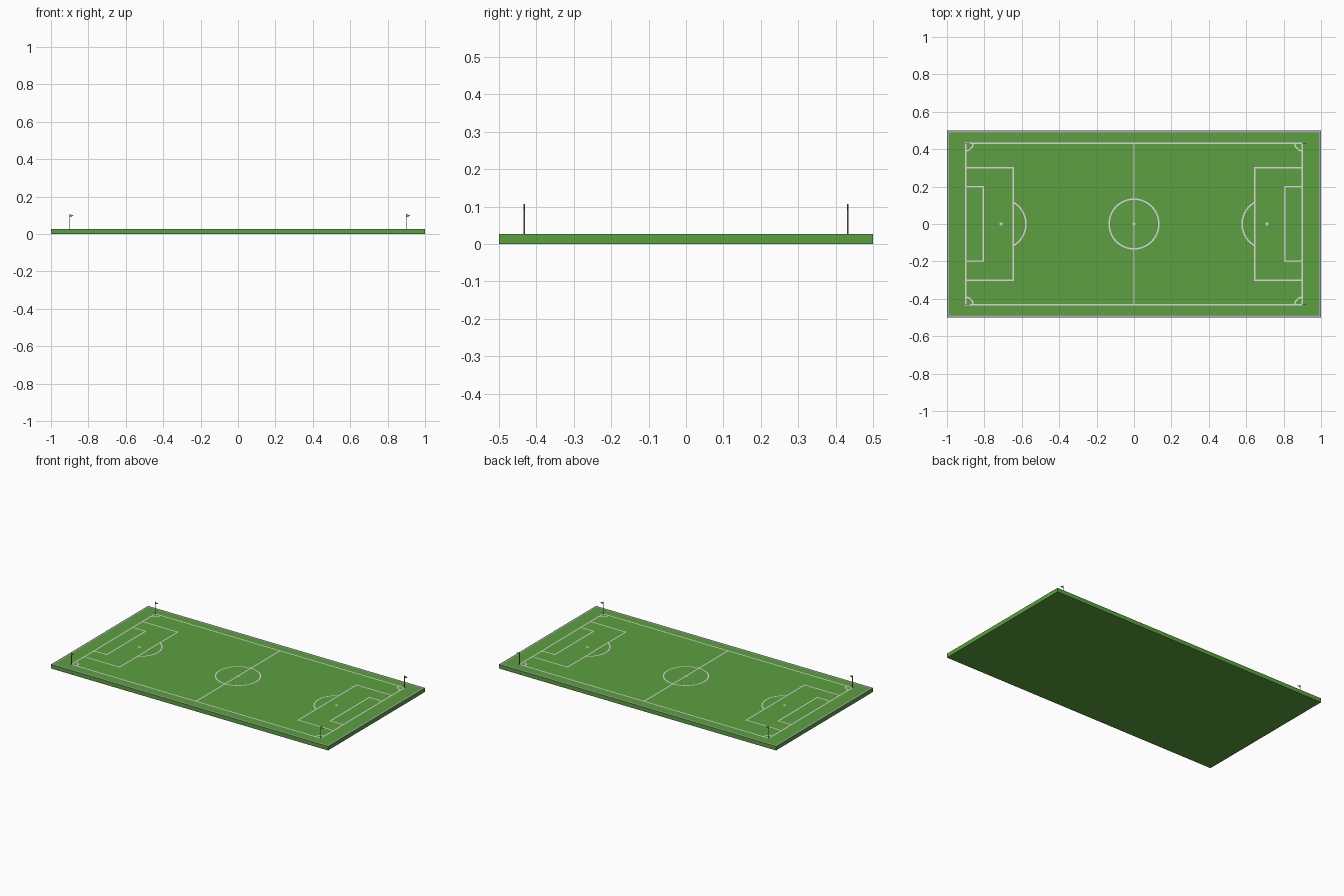
import bpy, bmesh, math

if "Cube" in bpy.data.objects:
    bpy.data.objects.remove(bpy.data.objects["Cube"])

TOP = 0.0265        # height of the grass
LINE_Z = TOP + 0.0006
W = 0.008           # painted line width
X, Y = 0.9, 0.432   # pitch half sizes


def material(name, rgb):
    m = bpy.data.materials.new(name)
    m.diffuse_color = (*rgb, 1)
    m.use_nodes = True
    m.node_tree.nodes["Principled BSDF"].inputs["Base Color"].default_value = m.diffuse_color
    return m


GRASS = material("grass green", (0.11, 0.35, 0.053))
BORDER = material("border grey", (0.38, 0.38, 0.39))
WHITE = material("line white", (0.72, 0.72, 0.72))
POLE = material("pole tan", (0.42, 0.30, 0.16))
FLAG = material("flag orange", (0.55, 0.22, 0.05))


def finish(bm, name, *mats):
    mesh = bpy.data.meshes.new(name)
    bm.to_mesh(mesh)
    bm.free()
    for m in mats:
        mesh.materials.append(m)
    ob = bpy.data.objects.new(name, mesh)
    bpy.context.collection.objects.link(ob)
    return ob


def rect(bm, x0, y0, x1, y1):
    pts = ((x0, y0), (x1, y0), (x1, y1), (x0, y1))
    bm.faces.new([bm.verts.new((x, y, LINE_Z)) for x, y in pts])


def frame(bm, x0, y0, x1, y1):
    # four non-overlapping strips centred on the rectangle's edges
    h = W / 2
    for y in (y0, y1):
        rect(bm, x0 - h, y - h, x1 + h, y + h)
    for x in (x0, x1):
        rect(bm, x - h, y0 + h, x + h, y1 - h)


def arc(bm, cx, cy, r, a0, a1, n):
    rows = []
    for i in range(n + 1):
        a = a0 + (a1 - a0) * i / n
        rows.append([bm.verts.new((cx + q * math.cos(a), cy + q * math.sin(a), LINE_Z))
                     for q in (r - W / 2, r + W / 2)])
    for p, q in zip(rows, rows[1:]):
        bm.faces.new((p[0], p[1], q[1], q[0]))


def spot(bm, cx, r):
    bm.faces.new([bm.verts.new((cx + r * math.cos(k * math.tau / 16),
                                r * math.sin(k * math.tau / 16), LINE_Z))
                  for k in range(16)])


# Grass slab with a grey border inset into the top face
bm = bmesh.new()
bmesh.ops.create_cube(bm, size=1)
for v in bm.verts:
    v.co = (v.co.x * 2, v.co.y, (v.co.z + 0.5) * TOP)
top = [f for f in bm.faces if f.normal.z > 0.9]
ring = bmesh.ops.inset_region(bm, faces=top, thickness=0.017)["faces"]
for f in ring:
    f.material_index = 1
finish(bm, "pitch_slab", GRASS, BORDER)

# Touchlines, halfway line, centre circle and spot
bm = bmesh.new()
frame(bm, -X, -Y, X, Y)
rect(bm, -W / 2, -Y + W / 2, W / 2, Y - W / 2)
arc(bm, 0, 0, 0.133, 0, math.tau, 64)
spot(bm, 0, 0.009)
finish(bm, "main_lines", WHITE)

# Areas, spot, and arc at each end; corner arcs and flags
for s, end in ((-1, "left"), (1, "right")):
    bm = bmesh.new()
    for depth, half in ((0.255, 0.3), (0.093, 0.2)):
        xs = sorted((s * X, s * (X - depth)))
        frame(bm, xs[0], -half, xs[1], half)
    spot(bm, s * 0.711, 0.009)
    mid = math.pi if s > 0 else 0
    spread = math.acos((0.711 - 0.645) / 0.133)
    arc(bm, s * 0.711, 0, 0.133, mid - spread, mid + spread, 24)
    for t in (-1, 1):
        a = math.atan2(-t, -s) - math.pi / 4
        arc(bm, s * X, t * Y, 0.04, a, a + math.pi / 2, 10)
    bmesh.ops.recalc_face_normals(bm, faces=bm.faces)
    for f in bm.faces:
        if f.normal.z < 0:
            f.normal_flip()
    finish(bm, end + "_end_lines", WHITE)

    for t, side in ((-1, "front"), (1, "back")):
        # Pole
        bpy.ops.mesh.primitive_cylinder_add(vertices=10, radius=0.0022, depth=0.08,
                                            location=(s * X, t * Y, TOP + 0.04))
        pole = bpy.context.object
        pole.name = f"{side}_{end}_pole"
        pole.data.materials.append(POLE)
        # Thin triangular pennant pointing to +x
        bm = bmesh.new()
        tri = bm.faces.new([bm.verts.new((s * X + x, t * Y - 0.0006, z))
                            for x, z in ((0, 0.09), (0.022, 0.098), (0, 0.106))])
        ext = bmesh.ops.extrude_face_region(bm, geom=[tri])["geom"]
        bmesh.ops.translate(bm, vec=(0, 0.0012, 0),
                            verts=[v for v in ext if isinstance(v, bmesh.types.BMVert)])
        bmesh.ops.recalc_face_normals(bm, faces=bm.faces)
        finish(bm, f"{side}_{end}_flag", FLAG)
